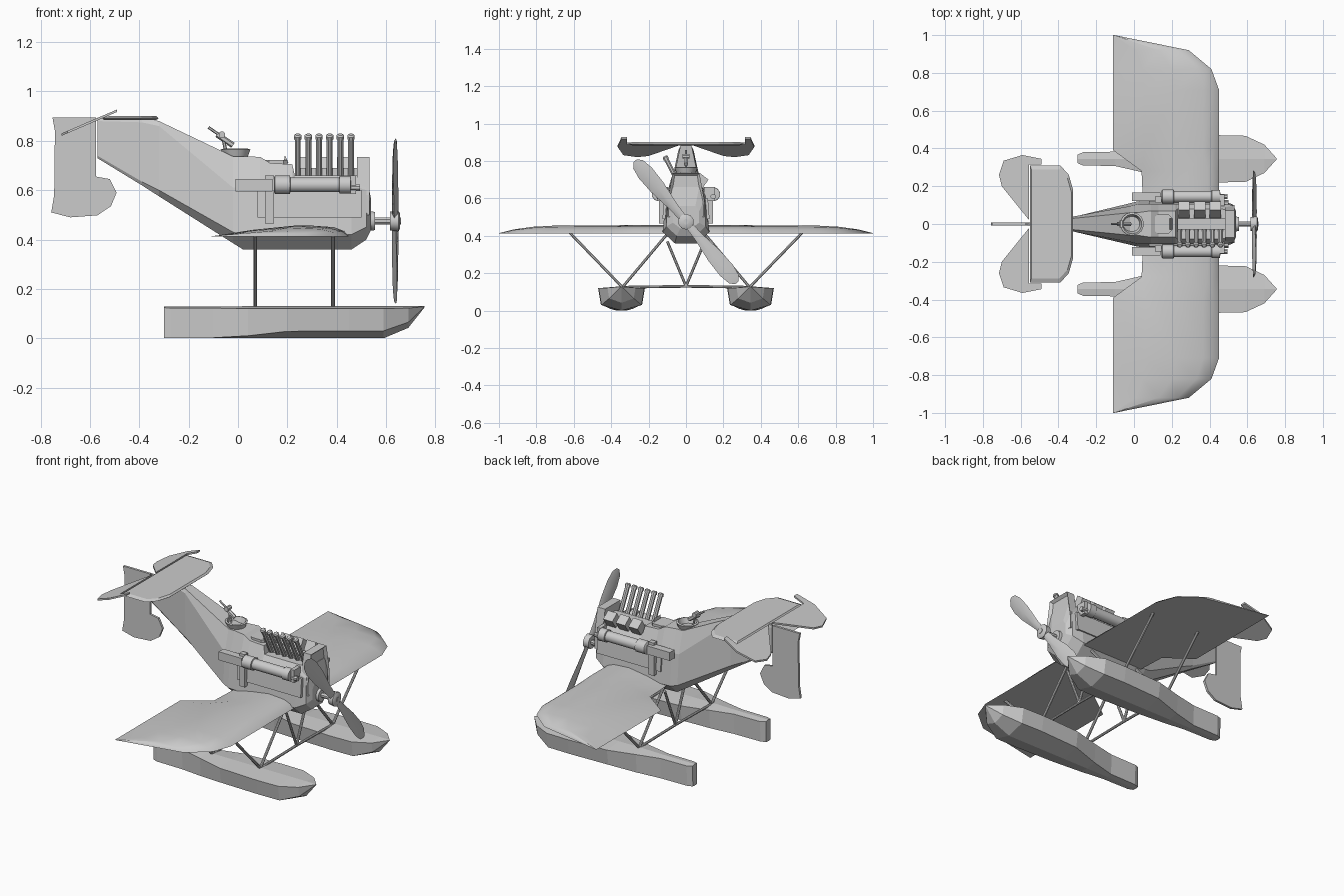
import bpy, bmesh, math
from mathutils import Vector

cube = bpy.data.objects.get("Cube")
if cube:
    bpy.data.objects.remove(cube)

grey = bpy.data.materials.new("plain_grey")
grey.use_nodes = True
grey.diffuse_color = (0.6, 0.6, 0.6, 1)
grey.node_tree.nodes["Principled BSDF"].inputs["Base Color"].default_value = (0.6, 0.6, 0.6, 1)


def finish(name, bm, smooth=None):
    bmesh.ops.recalc_face_normals(bm, faces=bm.faces)
    me = bpy.data.meshes.new(name)
    bm.to_mesh(me)
    bm.free()
    ob = bpy.data.objects.new(name, me)
    me.materials.append(grey)
    bpy.context.collection.objects.link(ob)
    if smooth:
        bpy.ops.object.select_all(action='DESELECT')
        ob.select_set(True)
        bpy.context.view_layer.objects.active = ob
        bpy.ops.object.shade_smooth_by_angle(angle=math.radians(smooth))
    return ob


def loft(name, rings, smooth=None):
    """Skin a list of equal-length point rings and cap both ends."""
    bm = bmesh.new()
    loops = [[bm.verts.new(p) for p in ring] for ring in rings]
    n = len(loops[0])
    for a, b in zip(loops, loops[1:]):
        for i in range(n):
            j = (i + 1) % n
            bm.faces.new((a[i], a[j], b[j], b[i]))
    bm.faces.new(loops[0])
    bm.faces.new(loops[-1])
    return finish(name, bm, smooth)


def tube(name, stations, direction, n=12):
    """Round part: list of (centre, radius) along a direction."""
    q = Vector(direction).to_track_quat('Z', 'Y')
    rings = [[Vector(c) + q @ Vector((r * math.cos(t), r * math.sin(t), 0))
              for t in (math.tau * (i + 0.5) / n for i in range(n))] for c, r in stations]
    return loft(name, rings, 40)


def rod(name, p, q, r, n=8):
    return tube(name, [(p, r), (q, r)], Vector(q) - Vector(p), n)


def box(name, lo, hi):
    corners = [(0, 0), (1, 0), (1, 1), (0, 1)]
    pick = lambda k, i: (lo, hi)[i][k]
    return loft(name, [[(pick(0, i), pick(1, j), pick(2, k)) for i, j in corners] for k in (0, 1)])


def slab(name, outline, place, half):
    """Extrude a 2D outline; place(u, v, d) gives the 3D point."""
    return loft(name, [[place(u, v, d) for u, v in outline] for d in (-half, half)])


# Fuselage: x, keel z, chine z, shoulder z, top z, keel w, chine w, shoulder w, top w
hull = [(-.57, .73, .74, .88, .895, .002, .005, .006, .005),
        (-.39, .62, .635, .875, .895, .015, .028, .028, .02),
        (-.32, .575, .60, .86, .88, .02, .038, .04, .03),
        (-.02, .385, .43, .61, .737, .05, .11, .095, .06),
        (.02, .36, .42, .61, .737, .055, .12, .105, .06),
        (.09, .36, .42, .62, .735, .06, .125, .105, .07),
        (.13, .36, .42, .62, .71, .06, .125, .105, .07),
        (.22, .36, .42, .62, .705, .06, .125, .105, .07),
        (.23, .36, .42, .62, .66, .06, .125, .105, .08),
        (.46, .36, .42, .62, .66, .06, .125, .105, .08),
        (.52, .40, .45, .60, .66, .05, .105, .10, .07),
        (.54, .44, .47, .53, .56, .03, .07, .07, .05)]
loft("fuselage", [[(h[0], s * h[5 + i], h[1 + i]) for s, order in ((1, range(4)), (-1, range(3, -1, -1)))
                   for i in order] for h in hull])

# Radiator with a recessed core
rad = slab("radiator", [(-.1, .5), (.1, .5), (.1, .58), (.072, .735), (-.072, .735), (-.1, .58)],
           lambda y, z, d: (.507 + d, y, z), .025)
bm = bmesh.new()
bm.from_mesh(rad.data)
front = [f for f in bm.faces if f.normal.x > .9]
bmesh.ops.inset_region(bm, faces=front, thickness=.018, depth=0)
bmesh.ops.translate(bm, verts=front[0].verts, vec=(-.015, 0, 0))
bm.to_mesh(rad.data)
bm.free()

# Propeller
PZ = .475
tube("shaft_collar", [((.53, 0, PZ), .042), ((.555, 0, PZ), .038)], (1, 0, 0))
rod("propeller_shaft", (.54, 0, PZ), (.66, 0, PZ), .015)
tube("propeller_hub", [((.617, 0, PZ), .038), ((.65, 0, PZ), .042), ((.657, 0, PZ), .03)], (1, 0, 0), 10)
along = Vector((0, -.64, .768))
across = Vector((0, .768, .64))
for s, side in ((1, "upper"), (-1, "lower")):
    blade = [(.02, .02, .012), (.1, .024, .013), (.24, .042, .012), (.34, .045, .01),
             (.40, .034, .007), (.425, .012, .004)]
    loft("propeller_blade_" + side,
         [[Vector((.637, 0, PZ)) + s * r * along + a * w * across + Vector((b * t + .18 * s * a * w, 0, 0))
           for a, b in ((-1, 0), (0, 1), (1, 0), (0, -1))] for r, w, t in blade], 60)

# Paired parts
section = [(0, 0), (.3, .62), (.6, 1), (.85, .85), (.95, .5), (1, 0)]
span = [(.05, .05, .45, .045), (.28, .04, .45, .045), (.39, -.11, .45, .044), (.71, -.11, .45, .042),
        (.82, -.11, .41, .036), (.92, -.11, .29, .022), (1, -.11, -.105, .002)]
pontoon = [(-.3, .022, .128, .124, .002), (-.27, .035, .128, .122, .002), (-.1, .038, .128, .122, .002),
           (.04, .07, .13, .12, .01), (.2, .113, .13, .12, .028), (.45, .125, .13, .12, .03),
           (.59, .122, .13, .12, .03), (.69, .075, .13, .122, .065), (.755, .003, .13, .128, .126)]
for s, side in ((1, "left"), (-1, "right")):
    loft("wing_" + side, [[(x0 + f * (x1 - x0), s * y, .412 + g * t) for f, g in section]
                          for y, x0, x1, t in span], 45)
    # Float with a shallow V bottom
    rings = []
    for x, w, top, edge, chine in pontoon:
        keel = max(0, (x - .59) * .42) if x < .7 else .124
        rings.append([(x, s * .345 + k * w, z) for k, z in
                      ((0, top), (1, edge), (.88, chine), (0, keel), (-.88, chine), (-1, edge))])
    loft("float_" + side, rings)
    # Float struts
    for i, x in enumerate((.07, .385)):
        foot = (x, s * .34, .125)
        rod(f"wing_strut_{side}_{i}", foot, (x, s * .62, .415), .008)
        rod(f"body_strut_{side}_{i}", foot, (x, s * .1, .41), .008)
        rod(f"centre_strut_{side}_{i}", (x, 0, .13), (x, s * .1, .37), .008)
        rod(f"cross_bar_{side}_{i}", foot, (x, 0, .13), .008)
    # Side canister with its brackets and housing
    y = s * .145
    steps = [(.145, .03), (.15, .038), (.21, .038), (.212, .031), (.41, .031), (.412, .037), (.455, .037), (.457, .02)]
    tube("canister_" + side, [((x, y, .622), r) for x, r in steps], (1, 0, 0))
    rod("canister_nozzle_" + side, (.45, y, .61), (.495, y, .61), .014)
    box("canister_housing_" + side, (-.01, y - .022, .595), (.14, y + .022, .645))
    box("rear_bracket_" + side, (.11, s * .13 - .015, .465), (.145, s * .13 + .015, .66))
    box("front_bracket_" + side, (.455, s * .125 - .03, .585), (.478, s * .125 + .03, .66))
    slab("side_panel_" + side, [(.08, .49), (.5, .49), (.5, .6), (.08, .6)],
         lambda u, v, d: (u, s * (.118 - (v - .49) * .08 + d), v), .008)
    # Elevator, tilted about its hinge
    slab("elevator_" + side, [(-.555, .02), (-.70, .2), (-.715, .26), (-.69, .335), (-.59, .365),
                              (-.49, .345), (-.49, .315), (-.555, .315)],
         lambda u, v, d: (u, s * v, .892 + .43 * (u + .56) + d), .005)

# Tailplane, bevelled to a thin edge
tail = [(-.55, .31), (-.39, .31), (-.345, .26), (-.322, .18)]
tail += [(x, -y) for x, y in reversed(tail)]
loft("tailplane", [[(-.45 + (x + .45) * k, y * k, z) for x, y in tail]
                   for k, z in ((.93, .884), (1, .892), (.93, .901))])

# Rudder
slab("rudder", [(-.752, .895), (-.575, .895), (-.575, .655), (-.52, .645), (-.492, .59), (-.515, .535),
                (-.57, .498), (-.68, .49), (-.757, .51), (-.745, .58), (-.742, .84)],
     lambda u, v, d: (u, d, v), .007)

# Engine: leaning exhaust stacks on one side, cylinder blocks on the other
lean = Vector((0, -.45, .89))
for i in range(6):
    x = .242 + .0432 * i
    base, top = Vector((x, -.025, .65)), Vector((x, -.105, .808))
    tube(f"exhaust_stack_{i}", [(base, .013), (top, .013), (top, .016), (top + lean * .014, .016),
                                (top + lean * .02, .01)], lean, 8)
for i in range(3):
    x = .235 + .083 * i
    slab(f"cylinder_block_{i}", [(.025, .65), (.085, .65), (.12, .70), (.075, .735)],
         lambda y, z, d: (x + .03 + d, y, z), .03)
box("engine_spine", (.23, -.03, .65), (.485, .03, .69))

# Cockpit ring, seat hatch and windscreen
RX = -.01
ring = [(.045, .72), (.062, .765), (.052, .768), (.04, .735)]
tube("cockpit_ring", [((RX, 0, z), r) for r, z in ring], (0, 0, 1), 14)
slab("pilot_hatch", [(.105, -.035), (.125, -.05), (.185, -.05), (.2, -.035), (.2, .035), (.185, .05),
                     (.125, .05), (.105, .035)], lambda u, v, d: (u, v, .71 + d), .012)
slab("windscreen", [(.185, .71), (.205, .71), (.19, .742)], lambda u, v, d: (u, d, v), .03)

# Rear gun on its mount
rod("gun_barrel", (-.12, 0, .855), (-.02, 0, .785), .006, 6)
rod("gun_body", (-.085, 0, .826), (-.02, 0, .782), .012, 6)
rod("gun_post", (-.045, 0, .735), (-.06, 0, .81), .007, 6)
rod("gun_drum", (-.065, -.018, .825), (-.065, .018, .825), .014, 8)
